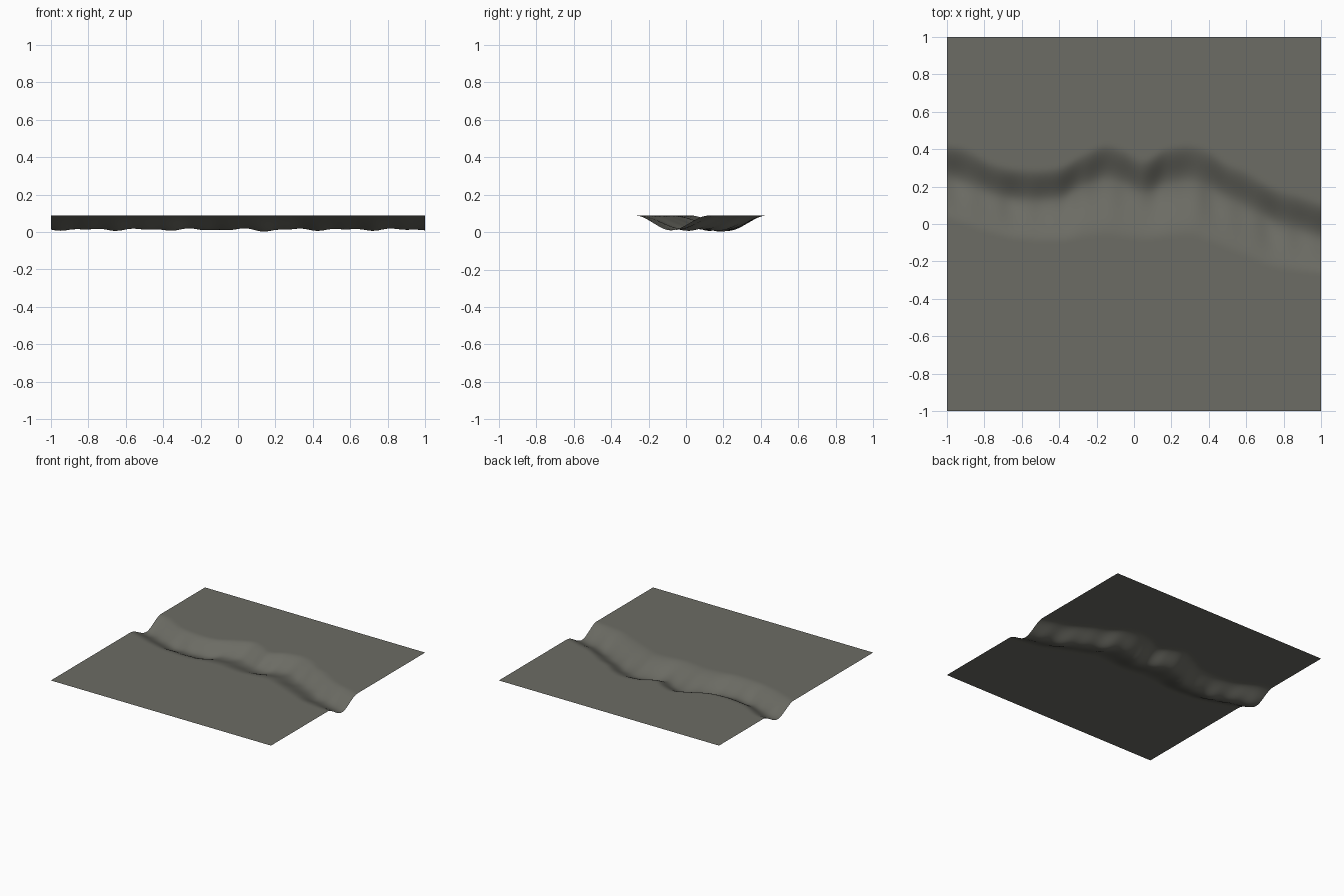
import bpy, bmesh, math

if "Cube" in bpy.data.objects:
    bpy.data.objects.remove(bpy.data.objects["Cube"])

TOP = 0.088   # height of the flat plain
N = 120       # grid divisions

# river course: x, north rim, channel bed, south rim
COURSE = [
    (-1.00, 0.43, 0.24, 0.03), (-0.90, 0.41, 0.21, -0.01),
    (-0.75, 0.33, 0.15, -0.06), (-0.60, 0.30, 0.12, -0.09),
    (-0.40, 0.31, 0.13, -0.10), (-0.27, 0.38, 0.19, -0.08),
    (-0.15, 0.43, 0.23, -0.07), (-0.05, 0.40, 0.20, -0.08),
    (0.05, 0.35, 0.16, -0.09), (0.17, 0.41, 0.20, -0.08),
    (0.30, 0.43, 0.22, -0.07), (0.40, 0.40, 0.18, -0.10),
    (0.50, 0.33, 0.13, -0.14), (0.60, 0.29, 0.08, -0.18),
    (0.75, 0.20, 0.00, -0.24), (0.88, 0.16, -0.04, -0.26),
    (1.00, 0.12, -0.08, -0.27),
]


def course_at(x):
    """Smoothly interpolated rims and bed at x (cubic Hermite)."""
    n = len(COURSE)
    i = max(k for k in range(n - 1) if COURSE[k][0] <= x + 1e-6)
    a, b = COURSE[i], COURSE[i + 1]
    p, q = COURSE[max(i - 1, 0)], COURSE[min(i + 2, n - 1)]
    h = b[0] - a[0]
    t = (x - a[0]) / h
    out = []
    for c in (1, 2, 3):
        m0 = (b[c] - p[c]) / (b[0] - p[0]) * h
        m1 = (q[c] - a[c]) / (q[0] - a[0]) * h
        out.append((2*t**3 - 3*t*t + 1) * a[c] + (t**3 - 2*t*t + t) * m0
                   + (3*t*t - 2*t**3) * b[c] + (t**3 - t*t) * m1)
    return out


def height(x, y):
    north, bed, south = course_at(x)
    rim = north if y > bed else south
    d = min(abs((y - bed) / (rim - bed)), 1.0)
    bank = d * d * (3 - 2 * d)
    floor = 0.013 + 0.004 * math.sin(23 * x + 1) + 0.003 * math.sin(41 * x)
    floor -= 0.006 * math.exp(-((x - 0.15) / 0.05) ** 2)
    return max(floor + (TOP - floor) * bank, 0.0)


# terrain sheet with the river channel pressed into it
bm = bmesh.new()
bmesh.ops.create_grid(bm, x_segments=N, y_segments=N, size=1.0)
for v in bm.verts:
    v.co.z = height(min(max(v.co.x, -1), 1), v.co.y)
for f in bm.faces:
    f.smooth = True
mesh = bpy.data.meshes.new("river_terrain")
bm.to_mesh(mesh)
bm.free()

mat = bpy.data.materials.new("stone grey")
mat.diffuse_color = (0.15, 0.15, 0.128, 1)
mat.use_nodes = True
mat.node_tree.nodes["Principled BSDF"].inputs["Base Color"].default_value = mat.diffuse_color
mesh.materials.append(mat)
terrain = bpy.data.objects.new("river_terrain", mesh)
bpy.context.collection.objects.link(terrain)
